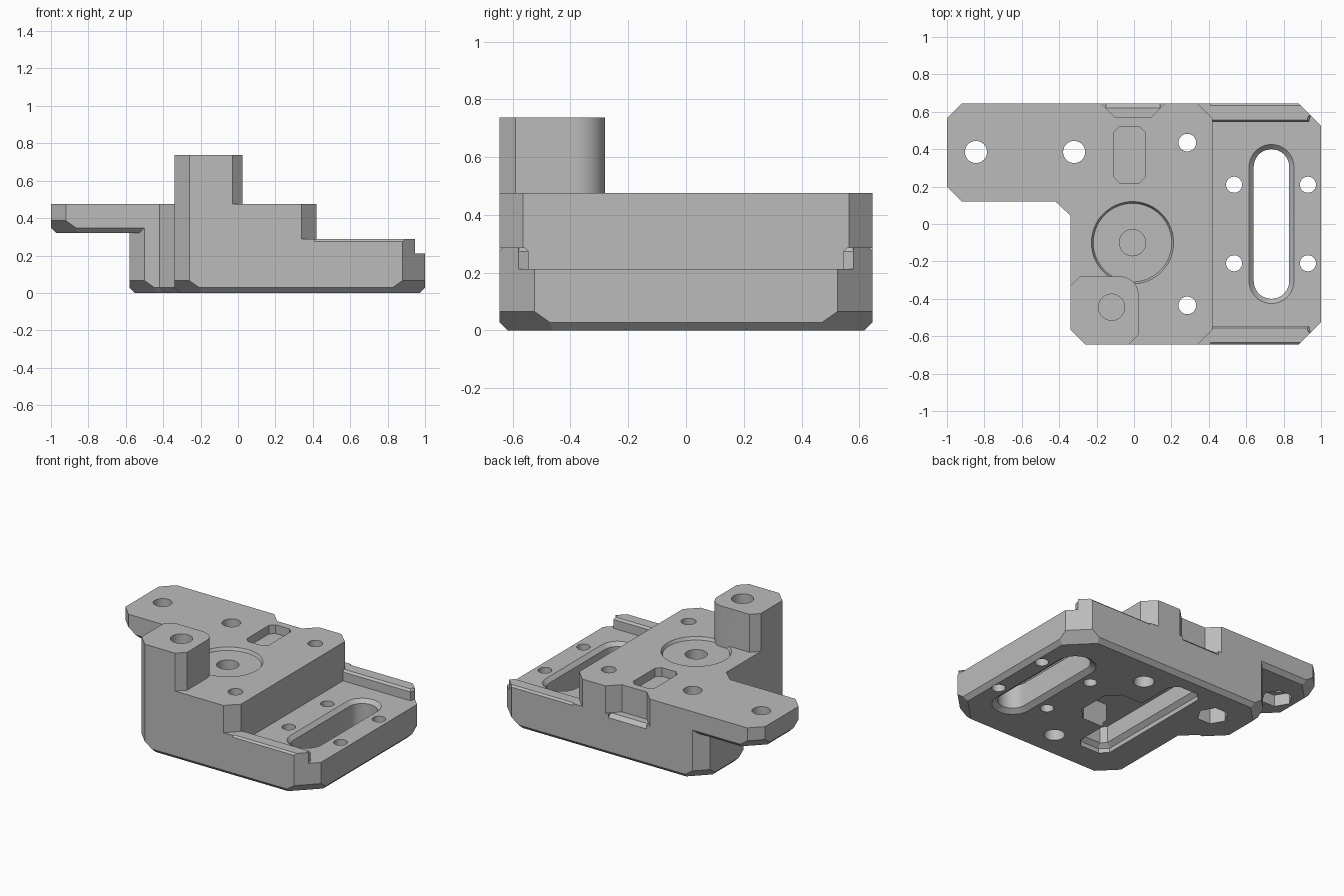
import bpy, bmesh, math
from mathutils import Vector

old = bpy.data.objects.get("Cube")
if old:
    bpy.data.objects.remove(old, do_unlink=True)

grey = bpy.data.materials.new("plain grey")
grey.use_nodes = True
grey.diffuse_color = (0.5, 0.5, 0.5, 1)
grey.node_tree.nodes["Principled BSDF"].inputs["Base Color"].default_value = (0.5, 0.5, 0.5, 1)


def inset(outline, offsets):
    """Move every edge of a counter-clockwise outline inward by its own distance."""
    pts = [Vector(p) for p in outline]
    n = len(pts)
    lines = []
    for i, p in enumerate(pts):
        d = (pts[(i + 1) % n] - p).normalized()
        normal = Vector((-d.y, d.x))
        lines.append((normal, normal.dot(p) + offsets[i]))
    result = []
    for i in range(n):
        (a, c), (b, e) = lines[i - 1], lines[i]
        det = a.x * b.y - a.y * b.x
        if abs(det) < 1e-6:
            result.append(pts[i] + b * offsets[i])
        else:
            result.append(Vector(((c * b.y - a.y * e) / det, (a.x * e - c * b.x) / det)))
    return result


def loft(name, outline, levels):
    """Stack inset copies of an outline; each level is (z, inset)."""
    bm = bmesh.new()
    rings = []
    for z, off in levels:
        offs = off if isinstance(off, list) else [off] * len(outline)
        rings.append([bm.verts.new((p.x, p.y, z)) for p in inset(outline, offs)])
    bm.faces.new(rings[0][::-1])
    bm.faces.new(rings[-1])
    n = len(outline)
    for low, high in zip(rings, rings[1:]):
        for i in range(n):
            j = (i + 1) % n
            bm.faces.new((low[i], low[j], high[j], high[i]))
    mesh = bpy.data.meshes.new(name)
    bm.to_mesh(mesh)
    bm.free()
    mesh.materials.append(grey)
    obj = bpy.data.objects.new(name, mesh)
    bpy.context.collection.objects.link(obj)
    return obj


def combine(target, tool, operation="DIFFERENCE"):
    tool.hide_render = True
    bpy.context.view_layer.objects.active = target
    mod = target.modifiers.new("combine", "BOOLEAN")
    mod.operation, mod.solver, mod.object = operation, "EXACT", tool
    bpy.ops.object.modifier_apply(modifier=mod.name)
    bpy.data.objects.remove(tool, do_unlink=True)


def ngon(x, y, r, n=48):
    return [(x + r * math.cos(math.tau * i / n), y + r * math.sin(math.tau * i / n)) for i in range(n)]


def slot(x, half, r, n=20):
    arc = [math.pi * i / n for i in range(n + 1)]
    top = [(x + r * math.cos(a), half + r * math.sin(a)) for a in arc]
    return top + [(2 * x - px, -py) for px, py in top]


def clipped_box(x0, x1, y0, y1, c):
    return [(x0 + c, y0), (x1 - c, y0), (x1, y0 + c), (x1, y1 - c),
            (x1 - c, y1), (x0 + c, y1), (x0, y1 - c), (x0, y0 + c)]


def chamfered(outline, bottom, top, plain=()):
    """Prism with a narrow bottom chamfer on sides and a deep one on clipped corners."""
    side, corner = 0.028, 0.066
    n = len(outline)
    levels = []
    for z in (0, side, corner):
        offs = []
        for i in range(n):
            (ax, ay), (bx, by) = outline[i], outline[(i + 1) % n]
            diagonal = abs(ax - bx) > 1e-4 and abs(ay - by) > 1e-4 and i not in plain
            offs.append(max(0, (corner if diagonal else side) - z))
        levels.append((bottom + z, offs))
    return levels + [(top, 0)]


TOP, DECK, RAIL, EDGE = 0.475, 0.212, 0.287, 0.645

# Main body
outline = [(-0.26, -EDGE), (0.88, -EDGE), (1, -0.525), (1, 0.525), (0.88, EDGE), (-0.5, EDGE),
           (-0.58, 0.565), (-0.58, 0.2), (-0.5, 0.12), (-0.42, 0.12), (-0.34, 0.045), (-0.34, -0.565)]
body = loft("mount_body", outline, chamfered(outline, 0, TOP, plain=(9,)))

# Side arm
arm = [(-0.92, 0.12), (-0.45, 0.12), (-0.45, EDGE), (-0.92, EDGE), (-1, 0.565), (-1, 0.2)]
levels = chamfered(arm, 0.32, TOP)
for z, off in levels[:-1]:
    off[1] = 0
combine(body, loft("side_arm", arm, levels), "UNION")

# Corner post
curve = [(-0.075 + 0.1 * math.cos(a), -0.38 + 0.1 * math.sin(a))
         for a in [math.pi / 2 * i / 12 for i in range(13)]]
post = [(-0.26, -EDGE), (-0.03, -EDGE), (0.025, -0.59)] + curve + [
    (-0.29, -0.28), (-0.34, -0.33), (-0.34, -0.565)]
combine(body, loft("corner_post", post, [(0.35, 0), (0.737, 0)]), "UNION")

# Stepped deck with two rails
half = [(0.42, -0.565), (0.34, -EDGE), (0.24, -0.745), (1.2, -0.745)]
step = half + [(x, -y) for x, y in half[::-1]]
combine(body, loft("step_cutter", step, [(RAIL, 0), (0.7, 0)]))
half = [(0.42, -0.545), (0.935, -0.545), (0.945, -0.58), (1.2, -0.62)]
deck = half + [(x, -y) for x, y in half[::-1]]
flare = [-0.013, -0.013, 0, 0, 0, -0.013, -0.013, 0]
combine(body, loft("deck_cutter", deck, [(DECK, 0), (0.273, 0), (RAIL + 0.001, flare), (0.32, flare)]))

# Notch in the back edge
notch = [(-0.1, 0.57), (0.09, 0.57), (0.265, 0.745), (-0.275, 0.745)]
combine(body, loft("notch_cutter", notch, [(RAIL, 0), (0.6, 0)]))


def edge_bar(x0, x1, y, size):
    bpy.ops.mesh.primitive_cube_add(size=1, location=((x0 + x1) / 2, y, RAIL), rotation=(math.pi / 4, 0, 0))
    bar = bpy.context.object
    bar.scale = (x1 - x0, size * math.sqrt(2), size * math.sqrt(2))
    bar.data.materials.append(grey)
    bpy.context.view_layer.update()
    combine(body, bar)


edge_bar(0.41, 1.2, -EDGE, 0.012)
edge_bar(0.41, 1.2, EDGE, 0.012)
edge_bar(-0.15, 0.14, EDGE, 0.025)

# Long slot, chamfered on both faces
lip = 0.025
combine(body, loft("slot_cutter", slot(0.735, 0.305, 0.095), [
    (-0.01, -lip - 0.01), (0.0, -lip - 0.01), (lip, 0), (DECK - lip, 0), (DECK, -lip), (DECK + 0.05, -lip)]))

# Through holes in the deck and the top
for y in (-0.21, 0.21):
    for x in (0.535, 0.93):
        combine(body, loft("deck_hole", ngon(x, y, 0.043), [(-0.1, 0), (0.4, 0)]))
for y in (-0.435, 0.435):
    combine(body, loft("top_hole", ngon(0.285, y, 0.047), [(-0.1, 0), (0.6, 0)]))
    combine(body, loft("counterbore", ngon(0.285, y, 0.065), [(-0.1, 0), (0.18, 0)]))

# Bolt holes with hexagonal nut seats
for x, seat in ((-0.845, 0.4), (-0.32, 0.2)):
    combine(body, loft("bolt_hole", ngon(x, 0.385, 0.059), [(-0.1, 0), (0.6, 0)]))
    combine(body, loft("nut_seat", ngon(x, 0.385, 0.1, 6), [(-0.1, 0), (seat, 0)]))

# Underside pocket with a side bay
pocket = clipped_box(-0.12, 0.12, -0.43, 0.53, 0.05)
combine(body, loft("pocket_cutter", pocket, [(-0.02, 0), (0.03, 0), (0.055, 0.03), (0.17, 0.03)]))
bay = clipped_box(-0.05, 0.36, -0.16, 0.22, 0.08)
combine(body, loft("bay_cutter", bay, [(-0.02, 0), (0.17, 0)]))

# Recessed disc, centre hole, small top pocket and blind post hole
disc = (-0.008, -0.1)
combine(body, loft("disc_cutter", ngon(*disc, 0.21, 64), [(TOP - 0.02, 0), (TOP, -0.01), (TOP + 0.03, -0.01)]))
# keep the post whole where the disc meets it
combine(body, loft("corner_post", post, [(0.35, 0), (0.737, 0)]), "UNION")
combine(body, loft("centre_hole", ngon(*disc, 0.07), [(0.25, 0), (0.6, 0)]))
combine(body, loft("top_pocket", clipped_box(-0.107, 0.06, 0.22, 0.52, 0.03), [(TOP - 0.06, 0), (0.6, 0)]))
combine(body, loft("post_hole", ngon(-0.12, -0.445, 0.07), [(0.3, 0), (0.9, 0)]))

# Smooth round walls, sharp edges
bpy.ops.object.select_all(action="DESELECT")
body.select_set(True)
bpy.context.view_layer.objects.active = body
bpy.ops.object.shade_smooth_by_angle(angle=math.radians(25))
